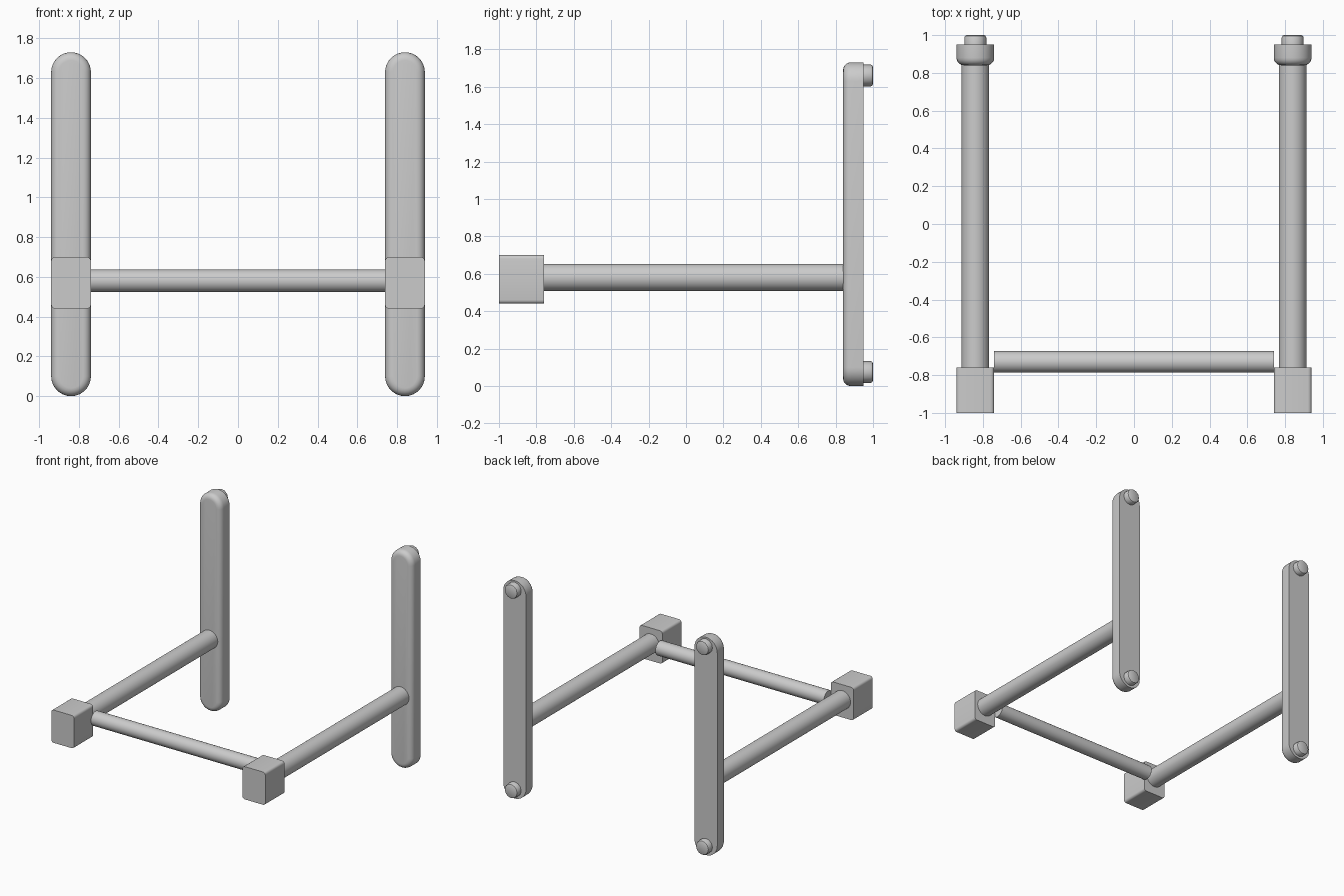
import bpy, bmesh, math

if "Cube" in bpy.data.objects:
    bpy.data.objects.remove(bpy.data.objects["Cube"])

grey = bpy.data.materials.new("plain_grey")
grey.diffuse_color = (0.6, 0.6, 0.6, 1)
grey.use_nodes = True
grey.node_tree.nodes["Principled BSDF"].inputs["Base Color"].default_value = grey.diffuse_color


def finish(name, bm):
    bmesh.ops.recalc_face_normals(bm, faces=bm.faces)
    me = bpy.data.meshes.new(name)
    bm.to_mesh(me)
    bm.free()
    ob = bpy.data.objects.new(name, me)
    bpy.context.collection.objects.link(ob)
    me.materials.append(grey)
    bpy.ops.object.select_all(action='DESELECT')
    bpy.context.view_layer.objects.active = ob
    ob.select_set(True)
    bpy.ops.object.shade_smooth_by_angle(angle=math.radians(35))
    return ob


def loft(name, x, z0, z1, rings, n):
    """Stadium (or circle when z0 == z1) sections of radius r at depth y."""
    bm = bmesh.new()
    loops = []
    for r, y in rings:
        pts = []
        if z0 == z1:
            for i in range(n):
                a = 2 * math.pi * i / n
                pts.append((x + r * math.cos(a), y, z0 + r * math.sin(a)))
        else:
            for zc, start in ((z1, 0), (z0, math.pi)):
                for i in range(n // 2 + 1):
                    a = start + 2 * math.pi * i / n
                    pts.append((x + r * math.cos(a), y, zc + r * math.sin(a)))
        loops.append([bm.verts.new(p) for p in pts])
    for a, b in zip(loops, loops[1:]):
        for i in range(len(a)):
            j = (i + 1) % len(a)
            bm.faces.new((a[i], a[j], b[j], b[i]))
    bm.faces.new(loops[0])
    bm.faces.new(loops[-1])
    return finish(name, bm)


# plate section: rounded front edge, sharp flat back
R, E, YF, YB = 0.1, 0.04, 0.84, 0.95
plate = [(R - E + E * math.sin(t), YF + E - E * math.cos(t))
         for t in [math.pi / 2 * k / 5 for k in range(6)]] + [(R, YB)]

for side, x in (("left", -0.84), ("right", 0.84)):
    loft(side + "_upright_plate", x, 0.1, 1.63, plate, 32)
    for pos, z in (("lower", 0.075), ("upper", 1.66)):
        loft(f"{side}_{pos}_bolt", x, z, z,
             [(0.058, YB - 0.01), (0.058, 0.988), (0.054, 0.996), (0.046, 1.0)], 12)
    # long arm running from plate to end block
    loft(side + "_arm", x, 0.58, 0.58, [(0.073, -0.77), (0.073, 0.85)], 32)
    # end block with softened lengthwise edges
    bm = bmesh.new()
    bmesh.ops.create_cube(bm, size=1)
    for v in bm.verts:
        v.co = (x + v.co.x * 0.2, -0.88 + v.co.y * 0.24, 0.57 + v.co.z * 0.26)
    edges = [e for e in bm.edges if abs(e.verts[0].co.y - e.verts[1].co.y) > 0.1]
    bmesh.ops.bevel(bm, geom=edges, offset=0.02, segments=4, profile=0.5, affect='EDGES')
    finish(side + "_end_block", bm)

# cross bar joining the two end blocks
bar = loft("cross_bar", 0, 0, 0, [(0.057, -0.74), (0.057, 0.74)], 32)
bar.rotation_euler = (0, 0, math.pi / 2)
bar.location = (0, -0.73, 0.58)
